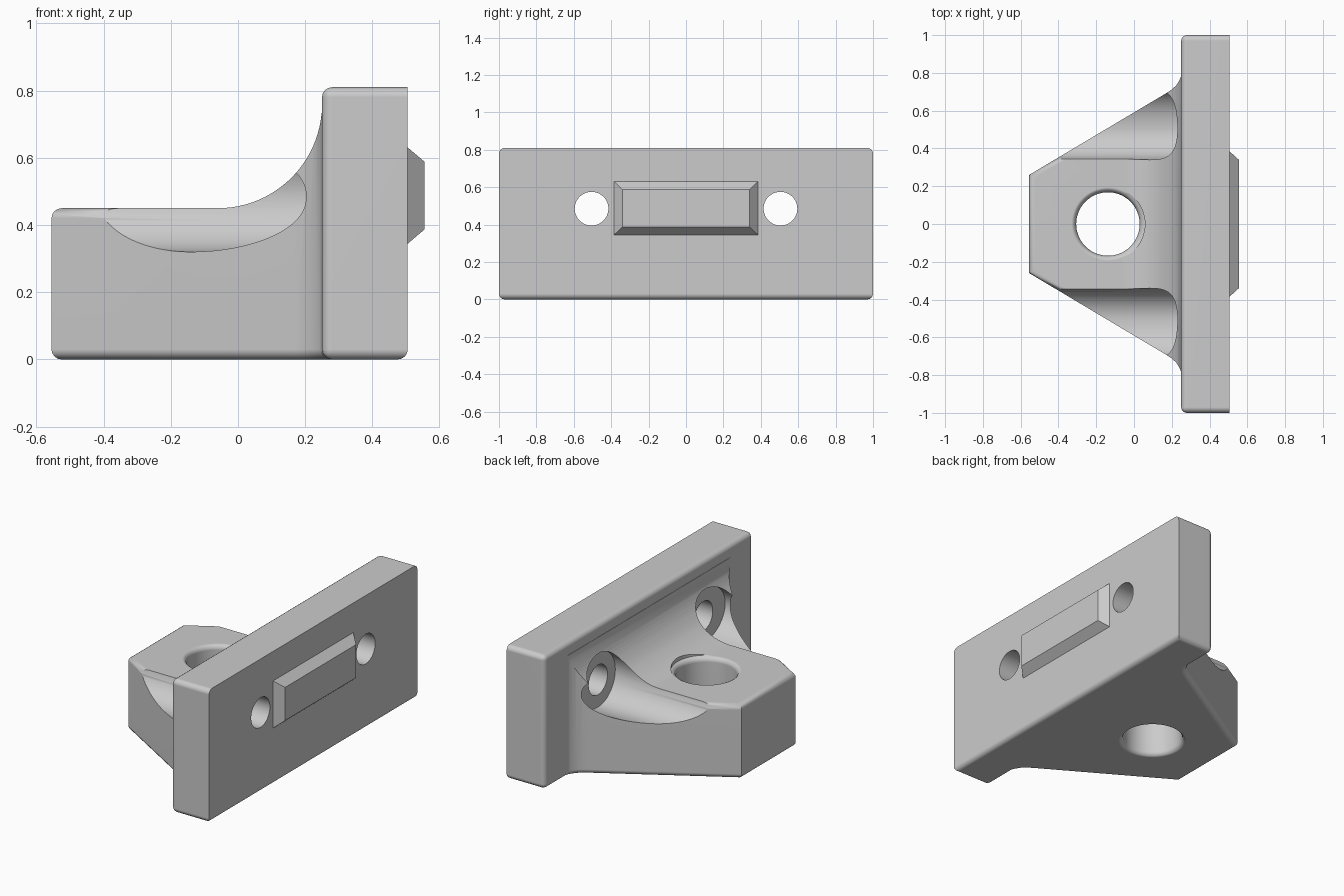
import bpy, bmesh, math
from mathutils import Vector

cube = bpy.data.objects.get("Cube")
if cube:
    bpy.data.objects.remove(cube, do_unlink=True)

grey = bpy.data.materials.new("light_grey")
grey.use_nodes = True
grey.diffuse_color = (0.6, 0.6, 0.6, 1)
grey.node_tree.nodes["Principled BSDF"].inputs["Base Color"].default_value = (0.6, 0.6, 0.6, 1)

HOLE_Y, HOLE_Z = 0.505, 0.485


def finish(name, bm):
    bmesh.ops.recalc_face_normals(bm, faces=bm.faces)
    mesh = bpy.data.meshes.new(name)
    bm.to_mesh(mesh)
    bm.free()
    mesh.materials.append(grey)
    ob = bpy.data.objects.new(name, mesh)
    bpy.context.collection.objects.link(ob)
    return ob


def prism(name, points, axis, lo, hi):
    """Extrude a 2D outline along the x, y or z axis."""
    place = {"x": lambda a, b, d: (d, a, b),
             "y": lambda a, b, d: (a, d, b),
             "z": lambda a, b, d: (a, b, d)}[axis]
    bm = bmesh.new()
    start = [bm.verts.new(place(a, b, lo)) for a, b in points]
    end = [bm.verts.new(place(a, b, hi)) for a, b in points]
    bm.faces.new(start)
    bm.faces.new(end)
    for i in range(len(points)):
        j = (i + 1) % len(points)
        bm.faces.new((start[i], start[j], end[j], end[i]))
    return finish(name, bm)


def apply(ob, mod):
    bpy.context.view_layer.objects.active = ob
    bpy.ops.object.modifier_apply(modifier=mod.name)


def combine(ob, other, operation):
    mod = ob.modifiers.new("combine", "BOOLEAN")
    mod.operation, mod.solver, mod.object = operation, "EXACT", other
    apply(ob, mod)
    bpy.data.objects.remove(other, do_unlink=True)


def ring(cy, cz, radius, outer=1.0, count=64):
    """Circle whose outward half may be stretched away from the middle."""
    side = math.copysign(1, cy)
    points = []
    for i in range(count):
        t = math.tau * i / count
        dy = math.cos(t) * (outer if math.cos(t) > 0 else 1)
        points.append((cy + side * radius * dy, cz + radius * math.sin(t)))
    return points


# Bracket: side profile with a concave sweep, trimmed to the tapered plan
sweep = [math.radians(85) * i / 22 for i in range(23)]
side = [(0.35, 0), (-0.555, 0), (-0.555, 0.45)]
side += [(-0.06 + 0.31 * math.sin(t), 0.76 - 0.31 * math.cos(t)) for t in sweep]
side += [(0.35, 0.79)]
bracket = prism("bracket", side, "y", -1.2, 1.2)

half = [(-0.555, 0.26), (0.17, 0.692), (0.2, 0.712), (0.225, 0.735),
        (0.243, 0.765), (0.255, 0.8), (0.35, 0.84)]
plan = half + [(x, -y) for x, y in reversed(half)]
combine(bracket, prism("plan_trim", plan, "z", -0.2, 1.2), "INTERSECT")

soft = bracket.modifiers.new("soft_edges", "BEVEL")
soft.width, soft.segments = 0.03, 4
soft.limit_method, soft.angle_limit = "ANGLE", math.radians(70)
soft.use_clamp_overlap = False
apply(bracket, soft)

# Plate: rounded box, crisp around the mounting face except along the bottom
plate = prism("mounting_plate", [(-1, 0), (1, 0), (1, 0.81), (-1, 0.81)], "x", 0.25, 0.505)
bm = bmesh.new()
bm.from_mesh(plate.data)
rounded = []
for e in bm.edges:
    on_face = all(v.co.x > 0.5 for v in e.verts)
    on_floor = all(v.co.z < 0.01 for v in e.verts)
    if on_floor or not on_face:
        rounded.append(e)
bmesh.ops.bevel(bm, geom=rounded, offset=0.03, offset_type="OFFSET",
                segments=4, profile=0.5, affect="EDGES")
bm.to_mesh(plate.data)
bm.free()
combine(bracket, plate, "UNION")
bracket.name = "bracket_body"

# Counterbored screw holes on both sides
for s in (-1, 1):
    combine(bracket, prism("pocket_cutter", ring(s * HOLE_Y, HOLE_Z, 0.165, 1.27), "x", -0.8, 0.237),
            "DIFFERENCE")
    combine(bracket, prism("screw_cutter", ring(s * HOLE_Y, HOLE_Z, 0.09), "x", 0.1, 0.7),
            "DIFFERENCE")

# Vertical pin hole with softened rims
profile = [(0.196, -0.05), (0.196, -0.001), (0.184, 0.004), (0.175, 0.012), (0.168, 0.028),
           (0.168, 0.422), (0.175, 0.438), (0.184, 0.446), (0.196, 0.451), (0.196, 0.7)]
bm = bmesh.new()
loops = []
for r, z in profile:
    loops.append([bm.verts.new((-0.138 + r * math.cos(math.tau * i / 64),
                                r * math.sin(math.tau * i / 64), z)) for i in range(64)])
for a, b in zip(loops, loops[1:]):
    for i in range(64):
        j = (i + 1) % 64
        bm.faces.new((a[i], a[j], b[j], b[i]))
bm.faces.new(loops[0])
bm.faces.new(loops[-1])
combine(bracket, finish("pin_cutter", bm), "DIFFERENCE")

# Raised locating key with sloped sides
key = prism("locating_key", [(-0.39, 0.34), (0.39, 0.34), (0.39, 0.635), (-0.39, 0.635)],
            "x", 0.5, 0.555)
middle = Vector((0, 0, 0.4875))
for v in key.data.vertices:
    if v.co.x > 0.52:
        v.co.y -= math.copysign(0.05, v.co.y)
        v.co.z -= math.copysign(0.047, v.co.z - middle.z)

# Smooth shading with sharp corners kept
bpy.ops.object.select_all(action="DESELECT")
bracket.select_set(True)
bpy.context.view_layer.objects.active = bracket
bpy.ops.object.shade_smooth_by_angle(angle=math.radians(35))
weighted = bracket.modifiers.new("flat_face_normals", "WEIGHTED_NORMAL")
weighted.keep_sharp = True
